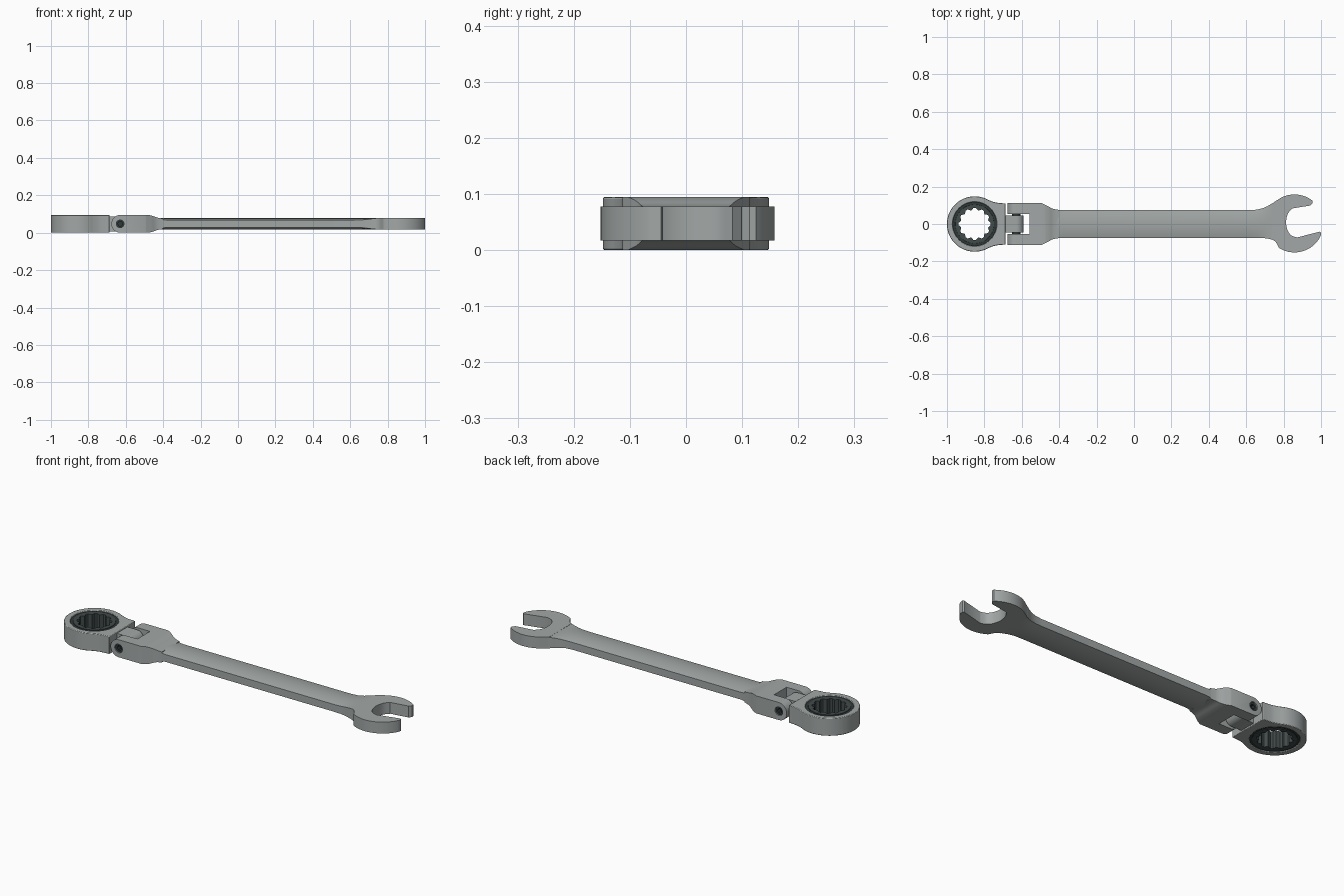
import bpy, bmesh
from math import sin, cos, pi, radians

if "Cube" in bpy.data.objects:
    bpy.data.objects.remove(bpy.data.objects["Cube"])


def material(name, rgb):
    m = bpy.data.materials.new(name)
    m.diffuse_color = (*rgb, 1)
    m.use_nodes = True
    m.node_tree.nodes["Principled BSDF"].inputs["Base Color"].default_value = m.diffuse_color
    return m


STEEL = material("steel", (0.36, 0.39, 0.385))
DARK = material("dark_steel", (0.055, 0.07, 0.07))
BLACK = material("black_steel", (0.03, 0.04, 0.04))
ZC = 0.0475   # mid height of the whole tool


def finish(name, bm, mat):
    bmesh.ops.recalc_face_normals(bm, faces=bm.faces)
    me = bpy.data.meshes.new(name)
    bm.to_mesh(me)
    bm.free()
    ob = bpy.data.objects.new(name, me)
    bpy.context.collection.objects.link(ob)
    me.materials.append(mat)
    return ob


def prism(name, pts, lo, hi, axis="z", mat=STEEL):
    """Extrude a closed outline along z (xy outline) or y (xz outline)."""
    bm = bmesh.new()
    place = (lambda a, b: (a, b, lo)) if axis == "z" else (lambda a, b: (a, lo, b))
    face = bm.faces.new([bm.verts.new(place(a, b)) for a, b in pts])
    ext = bmesh.ops.extrude_face_region(bm, geom=[face])
    vs = [v for v in ext["geom"] if isinstance(v, bmesh.types.BMVert)]
    d = hi - lo
    bmesh.ops.translate(bm, verts=vs, vec=(0, 0, d) if axis == "z" else (0, d, 0))
    return finish(name, bm, mat)


def arc(cx, cy, r, a0, a1, n):
    return [(cx + r * cos(radians(a0 + (a1 - a0) * i / n)),
             cy + r * sin(radians(a0 + (a1 - a0) * i / n))) for i in range(n + 1)]


def circle(cx, cy, r, n=48):
    return arc(cx, cy, r, 0, 360, n)[:-1]


def spline(p, n=5):
    """Catmull-Rom curve through the given points."""
    q = [p[0]] + p + [p[-1]]
    out = []
    for i in range(1, len(q) - 2):
        for k in range(n):
            t = k / n
            out.append(tuple(0.5 * (2 * b + (c - a) * t + (2 * a - 5 * b + 4 * c - d) * t * t
                                    + (3 * b - a - 3 * c + d) * t ** 3)
                             for a, b, c, d in zip(q[i - 1], q[i], q[i + 1], q[i + 2])))
    return out + [p[-1]]


def boolean(ob, cutter, op="DIFFERENCE"):
    m = ob.modifiers.new("cut", "BOOLEAN")
    m.operation, m.object, m.solver = op, cutter, "EXACT"
    bpy.context.view_layer.objects.active = ob
    bpy.ops.object.modifier_apply(modifier=m.name)
    bpy.data.objects.remove(cutter)


def smooth(ob, bevel=0.0, angle=35):
    if bevel:
        m = ob.modifiers.new("bevel", "BEVEL")
        m.width, m.segments, m.limit_method, m.angle_limit = bevel, 2, "ANGLE", radians(50)
    bpy.ops.object.select_all(action="DESELECT")
    ob.select_set(True)
    bpy.context.view_layer.objects.active = ob
    bpy.ops.object.shade_smooth_by_angle(angle=radians(angle))


# Ratchet head: round ring with a flared flat neck
HX = -0.852
neck = spline([(-0.778, 0.128), (-0.745, 0.1165), (-0.715, 0.112), (-0.687, 0.110)])[1:]
outline = arc(HX, 0, 0.148, 60, 300, 60) + [(x, -y) for x, y in neck] + neck[::-1]
head = prism("ratchet_head", outline, 0.0, 0.0945)
boolean(head, prism("bore", circle(HX, 0, 0.118, 64), -0.1, 0.2))
smooth(head, 0.003)

# Retaining ring and twelve-point drive insert
ring = prism("retaining_ring", circle(HX, 0, 0.1185, 64), 0.004, 0.0905, mat=BLACK)
boolean(ring, prism("ring_bore", circle(HX, 0, 0.103, 64), -0.1, 0.2))
smooth(ring, 0.002)
drive = prism("drive_insert", circle(HX, 0, 0.1035, 64), 0.002, 0.0925, mat=DARK)
star = [(HX + r * cos(a), r * sin(a)) for i in range(12)
        for da, r in ((-0.07, 0.086), (0.07, 0.086), (pi / 12, 0.074))
        for a in [i * pi / 6 + da]]
boolean(drive, prism("star_bore", star, -0.1, 0.2))
smooth(drive)

# Hinge tongue between the fork arms
PX = -0.63
tongue = prism("hinge_tongue", arc(PX, ZC, 0.040, -90, 90, 20)
               + [(-0.70, ZC + 0.040), (-0.70, ZC - 0.040)], -0.045, 0.045, "y")
smooth(tongue)

# Fork: plan outline crossed with a side outline, then slotted and drilled
half = spline([(-0.495, 0.113), (-0.465, 0.098), (-0.435, 0.082), (-0.40, 0.075)])
half = [(-0.70, 0.113)] + half
fork = prism("hinge_fork", half + [(x, -y) for x, y in half[::-1]], -0.05, 0.15)
top = spline([(-0.475, 0.047), (-0.455, 0.042), (-0.43, 0.033), (-0.40, 0.028)])
side = ([(x, ZC - z) for x, z in top] + [(x, ZC + z) for x, z in top[::-1]]
        + arc(PX, ZC, 0.047, 90, 270, 28))
boolean(fork, prism("fork_side", side, -0.3, 0.3, "y"), "INTERSECT")
boolean(fork, prism("fork_slot", [(-0.8, -0.053), (-0.56, -0.053), (-0.56, 0.053), (-0.8, 0.053)],
                    -0.2, 0.3))
boolean(fork, prism("pin_hole", circle(PX, ZC, 0.023, 32), -0.3, 0.3, "y"))
smooth(fork)

# Hinge pin, recessed, with a hexagonal socket at each end
pin = prism("hinge_pin", circle(PX, ZC, 0.023, 32), -0.106, 0.106, "y", BLACK)
for s in (-1, 1):
    boolean(pin, prism("socket", circle(PX, ZC, 0.013, 6), s * 0.098 - 0.012, s * 0.098 + 0.012, "y"))
smooth(pin)

# Shank: loft of domed sections (x, lower y, upper y, half edge height)
sections = [(-0.44, -0.078, 0.078, 0.027), (-0.41, -0.076, 0.076, 0.023),
            (-0.38, -0.074, 0.074, 0.0195), (0.62, -0.074, 0.074, 0.0195),
            (0.66, -0.074, 0.077, 0.0205), (0.69, -0.075, 0.085, 0.0235),
            (0.715, -0.078, 0.096, 0.027), (0.74, -0.084, 0.111, 0.0295),
            (0.76, -0.090, 0.115, 0.0295)]
bm, rings, N = bmesh.new(), [], 16
for x, y0, y1, e in sections:
    row = []
    for s in (1, -1):
        for i in range(N + 1):
            t = s * (1 - 2 * i / N)
            z = e + (0.030 - e) * (1 - t * t)
            row.append(bm.verts.new((x, (y0 + y1) / 2 + t * (y1 - y0) / 2, ZC + s * z)))
    rings.append(row)
for a, b in zip(rings, rings[1:]):
    for i in range(len(a)):
        j = (i + 1) % len(a)
        bm.faces.new((a[i], a[j], b[j], b[i]))
bm.faces.new(rings[0])
bm.faces.new(rings[-1])
smooth(finish("shank", bm, STEEL))

# Open-end jaw, turned about fifteen degrees
JX, JY, JR = 0.858, 0.003, 0.155
outer_top = arc(JX, JY, JR, 52, 122, 24)
flare_top = spline([outer_top[-1], (0.757, 0.122), (0.737, 0.1085)])[1:]
outer_low = arc(JX, JY, JR, 238, 335, 30)
flare_low = spline([(0.737, -0.083), (0.757, -0.096), outer_low[0]])[:-1]
throat = spline([(0.845, 0.083), (0.823, 0.055), (0.813, 0.012), (0.82, -0.03),
                 (0.84, -0.060), (0.872, -0.072)], 6)
jaw = prism("open_jaw", outer_top + flare_top + flare_low + outer_low
            + [(1.0, -0.045), (0.993, -0.041)] + throat[::-1] + [(0.944, 0.099), (0.955, 0.113)],
            0.017, 0.078)
smooth(jaw)
